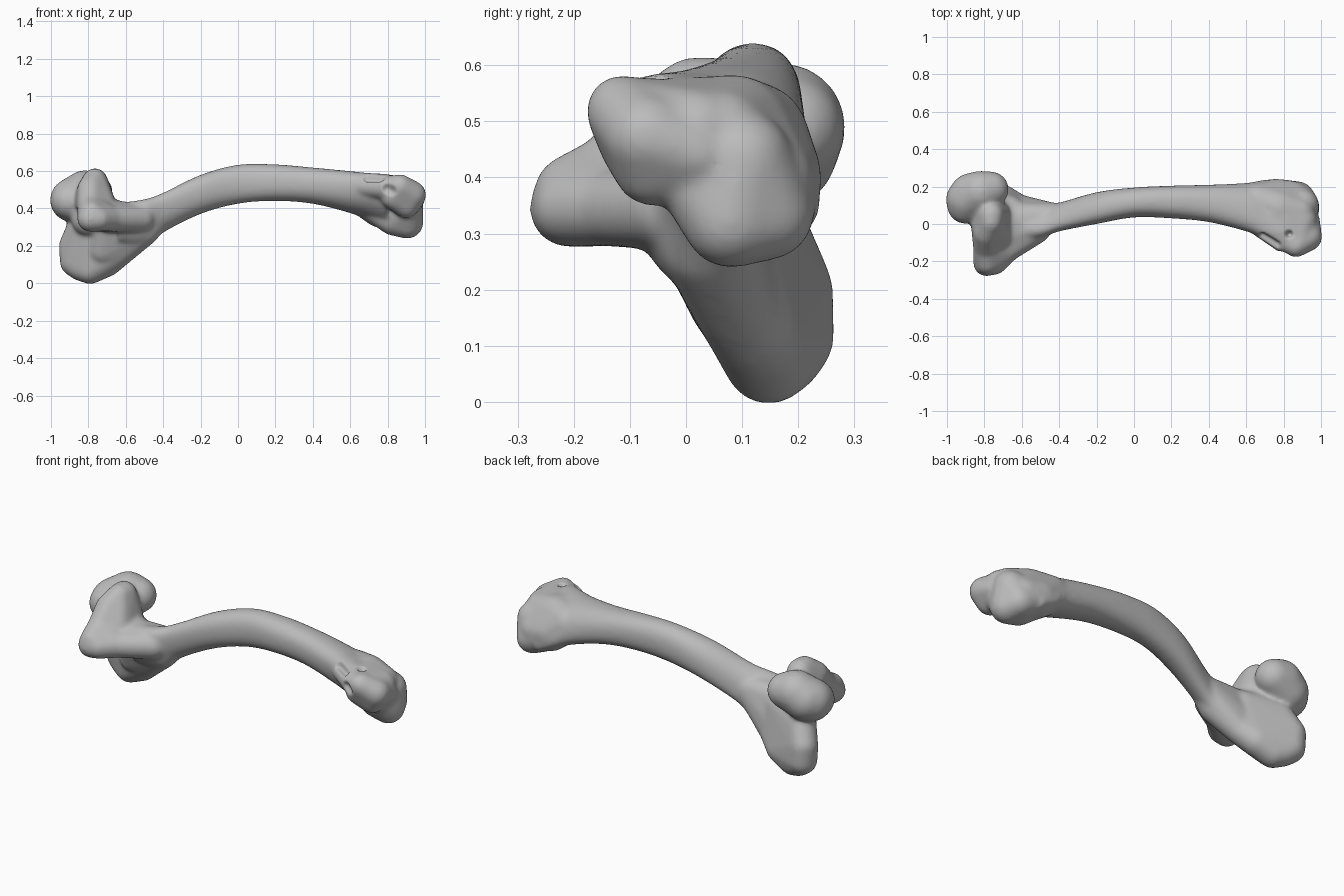
import bpy, bmesh, math
from mathutils import Vector

cube = bpy.data.objects.get("Cube")
if cube:
    bpy.data.objects.remove(cube, do_unlink=True)

bone_grey = bpy.data.materials.new("bone grey")
bone_grey.use_nodes = True
GREY = (0.5, 0.5, 0.5, 1)
bone_grey.diffuse_color = GREY
bone_grey.node_tree.nodes["Principled BSDF"].inputs["Base Color"].default_value = GREY


def lobe(bm, *balls):
    """Convex skin around balls given as (x, y, z, radius)."""
    verts, n = [], 180
    for x, y, z, r in balls:
        for i in range(n):
            h = 1 - 2 * (i + 0.5) / n
            s, a = math.sqrt(1 - h * h), i * 2.399963
            verts.append(bm.verts.new((x + r * s * math.cos(a), y + r * s * math.sin(a), z + r * h)))
    bmesh.ops.convex_hull(bm, input=verts)
    inner = [v for v in verts if v.is_valid and not v.link_faces]
    bmesh.ops.delete(bm, geom=inner, context="VERTS")


def catmull(a, b, c, d, t):
    return [0.5 * (2 * q + (r - p) * t + (2 * p - 5 * q + 4 * r - s) * t * t
                   + (3 * q - p - 3 * r + s) * t ** 3) for p, q, r, s in zip(a, b, c, d)]


def boxy(c):
    """Slightly square off a circle coordinate."""
    return math.copysign(abs(c) ** 0.87, c)


def shaft(bm, stations, sides=32, steps=6):
    """Loft leaning ovals given as (x, y low, y high, z low, z high, lean)."""
    rows = []
    last = len(stations) - 1
    for i in range(last):
        quad = [stations[min(max(i + k, 0), last)] for k in (-1, 0, 1, 2)]
        rows += [catmull(*quad, s / steps) for s in range(steps)]
    rows.append(stations[-1])
    rings = []
    for x, y0, y1, z0, z1, lean in rows:
        ring = []
        for k in range(sides):
            a = math.tau * k / sides
            ring.append(bm.verts.new((x, (y0 + y1) / 2 + (y1 - y0) / 2 * boxy(math.cos(a)),
                                      (z0 + z1) / 2 + (z1 - z0) / 2 * boxy(math.sin(a - lean)))))
        rings.append(ring)
    for a, b in zip(rings, rings[1:]):
        for k in range(sides):
            j = (k + 1) % sides
            bm.faces.new((a[k], a[j], b[j], b[k]))
    bm.faces.new(rings[0])
    bm.faces.new(rings[-1])


def dent(mesh, start, end, push, radius, depth):
    """Press a soft hollow along start-end into the faces that look against push."""
    push, start, end = Vector(push).normalized(), Vector(start), Vector(end)
    line = end - start
    hits = []
    for v in mesh.vertices:
        if v.normal.dot(push) > -0.2:
            continue
        rel = v.co - start
        t = min(max(rel.dot(line) / max(line.length_squared, 1e-9), 0), 1)
        off = rel - line * t
        d = (off - push * off.dot(push)).length / radius
        if d < 1:
            hits.append((v, (1 - d * d) ** 2))
    for v, weight in hits:
        v.co += push * depth * weight
    mesh.update()


bm = bmesh.new()
# arched shaft
shaft(bm, [(-.64, -.09, .11, .20, .43, .3), (-.5, -.075, .107, .19, .45, .4),
           (-.4, -.04, .115, .27, .485, .3), (-.2, .0, .17, .37, .58, .1),
           (0, .035, .195, .425, .634, 0), (.2, .03, .205, .44, .636, 0),
           (.4, .01, .21, .425, .619, .1), (.6, -.04, .22, .375, .60, .3),
           (.7, -.08, .237, .335, .59, .5), (.8, -.12, .24, .29, .585, .6)])
# rounded joint head
lobe(bm, (-.888, .13, .445, .118), (-.82, .17, .49, .115), (-.765, .185, .487, .096),
     (-.87, .155, .455, .118), (-.9, .1, .44, .10))
# hanging paddle below the head
lobe(bm, (-.873, .185, .115, .08), (-.84, .17, .09, .078), (-.79, .147, .075, .08), (-.70, .13, .115, .08),
     (-.88, .185, .2, .078), (-.835, .14, .3, .08), (-.78, .1, .34, .08), (-.62, .085, .175, .075),
     (-.66, .07, .33, .08))
lobe(bm, (-.62, .085, .175, .075), (-.72, .09, .18, .085), (-.5, .035, .28, .08), (-.42, .04, .36, .07),
     (-.68, .03, .34, .09))
# neck
lobe(bm, (-.83, .1, .42, .09), (-.8, .06, .34, .09), (-.70, .04, .35, .09))
# front crest running into the shaft
lobe(bm, (-.79, -.21, .345, .07), (-.785, -.205, .375, .066), (-.745, -.205, .345, .067),
     (-.79, -.13, .41, .07), (-.68, -.14, .345, .068), (-.76, .0, .38, .09))
lobe(bm, (-.70, -.15, .345, .068), (-.74, -.05, .375, .08), (-.52, -.03, .345, .075), (-.68, .02, .36, .09))
# crest peak merging with the head
lobe(bm, (-.79, -.13, .41, .07), (-.79, -.05, .50, .07), (-.765, .01, .553, .062), (-.765, .05, .545, .07),
     (-.80, .07, .45, .08), (-.73, -.06, .41, .08), (-.74, .05, .44, .08))
# far end body blending out of the shaft
lobe(bm, (.77, .08, .475, .11), (.76, .14, .4, .103), (.85, .14, .39, .09), (.88, .06, .47, .09),
     (.66, .12, .47, .10))
lobe(bm, (.64, .03, .52, .06), (.79, .06, .49, .09), (.8, -.09, .51, .065), (.87, -.11, .515, .062),
     (.9, .02, .48, .08), (.68, -.02, .515, .055))
# front condyle
lobe(bm, (.865, -.113, .518, .066), (.93, -.07, .473, .076), (.83, -.09, .46, .065), (.9, -.06, .418, .07),
     (.88, .04, .46, .08), (.94, .02, .44, .055))
# rear condyle
lobe(bm, (.905, .08, .325, .087), (.88, .145, .335, .083), (.83, .08, .34, .085), (.80, .15, .375, .088),
     (.90, .1, .43, .09), (.9, .02, .39, .07), (.69, .12, .43, .08))
bmesh.ops.recalc_face_normals(bm, faces=bm.faces[:])
mesh = bpy.data.meshes.new("long_bone")
bm.to_mesh(mesh)
bm.free()
mesh.materials.append(bone_grey)
bone = bpy.data.objects.new("long_bone", mesh)
bpy.context.collection.objects.link(bone)

# fuse the parts into one skin and soften the joins
bpy.context.view_layer.objects.active = bone
bone.select_set(True)
fuse = bone.modifiers.new("fuse", "REMESH")
fuse.mode = "VOXEL"
fuse.voxel_size = 0.009
soften = bone.modifiers.new("soften", "SMOOTH")
soften.factor = 0.5
soften.iterations = 22
for name in ("fuse", "soften"):
    bpy.ops.object.modifier_apply(modifier=name)

# groove, small hole and side hollow near the far end
dent(bone.data, (.69, -.06, .56), (.765, -.095, .54), (0, .6, -.8), .028, .022)
dent(bone.data, (.83, -.055, .58), (.83, -.055, .58), (0, 0, -1), .026, .045)
dent(bone.data, (.80, -.15, .505), (.82, -.15, .495), (0, 1, 0), .034, .022)
bpy.ops.object.shade_smooth()
